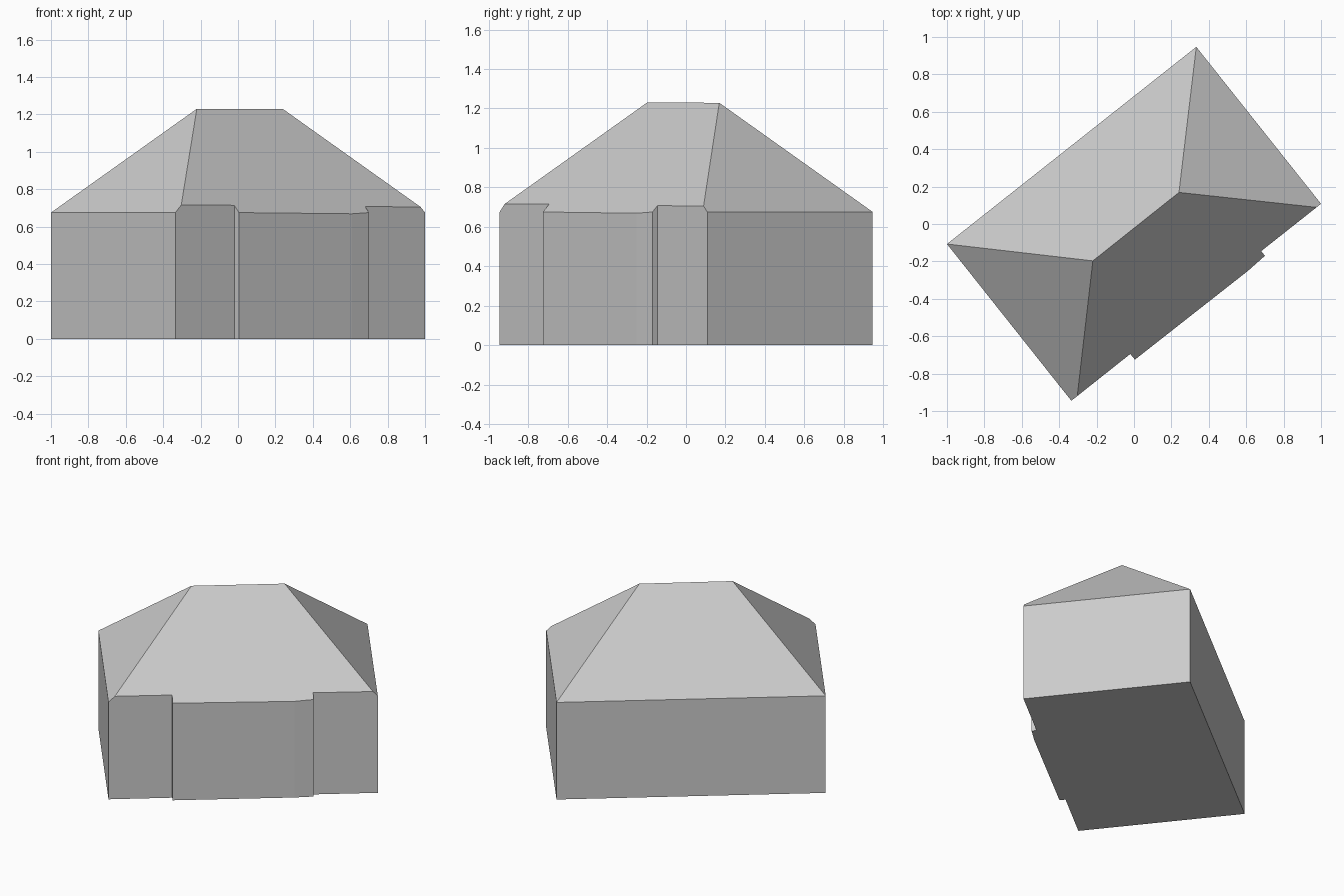
import bpy
import bmesh
from mathutils import Vector

cube = bpy.data.objects.get("Cube")
if cube:
    bpy.data.objects.remove(cube, do_unlink=True)

EAVE, RIDGE = 0.675, 1.23

# Single flat grey
grey = bpy.data.materials.new("light grey")
grey.use_nodes = True
colour = (0.6, 0.6, 0.6, 1)
grey.diffuse_color = colour
grey.node_tree.nodes["Principled BSDF"].inputs["Base Color"].default_value = colour

# Plan: four corners, with a shallow bay on the long front wall
west, south, east, north = (-1, -0.107), (-0.335, -0.945), (1, 0.108), (0.333, 0.947)
bay_start, bay_end = (0.005, -0.725), (0.70, -0.17)
plan = [west, south, (-0.02, -0.695), bay_start, (0.61, -0.25), bay_end,
        (0.68, -0.145), east, north]
ridge_a = Vector((-0.22, -0.197, RIDGE))
ridge_b = Vector((0.24, 0.167, RIDGE))

# Walls: plan extruded past the ridge height
bm = bmesh.new()
base = bm.faces.new([bm.verts.new((x, y, 0)) for x, y in plan])
top = bmesh.ops.extrude_face_region(bm, geom=[base], use_keep_orig=True)["geom"]
bmesh.ops.translate(bm, vec=(0, 0, RIDGE + 0.5),
                    verts=[v for v in top if isinstance(v, bmesh.types.BMVert)])


# Hipped roof: one sloping cut through each eave line and the ridge
def cut_roof(start, end, ridge):
    a = Vector((*start, EAVE))
    b = Vector((*end, EAVE))
    normal = (b - a).cross(ridge - a).normalized()
    if normal.z < 0:
        normal.negate()
    cut = bmesh.ops.bisect_plane(bm, geom=bm.verts[:] + bm.edges[:] + bm.faces[:],
                                 dist=1e-5, plane_co=a, plane_no=normal,
                                 clear_outer=True)["geom_cut"]
    rim = [e for e in cut if isinstance(e, bmesh.types.BMEdge) and e.is_boundary]
    bmesh.ops.holes_fill(bm, edges=rim, sides=0)


cut_roof(north, west, ridge_a)
cut_roof(bay_start, bay_end, ridge_a)
cut_roof(west, south, ridge_a)
cut_roof(east, north, ridge_b)

bmesh.ops.recalc_face_normals(bm, faces=bm.faces[:])
mesh = bpy.data.meshes.new("house")
bm.to_mesh(mesh)
bm.free()
mesh.materials.append(grey)
house = bpy.data.objects.new("house", mesh)
bpy.context.collection.objects.link(house)
